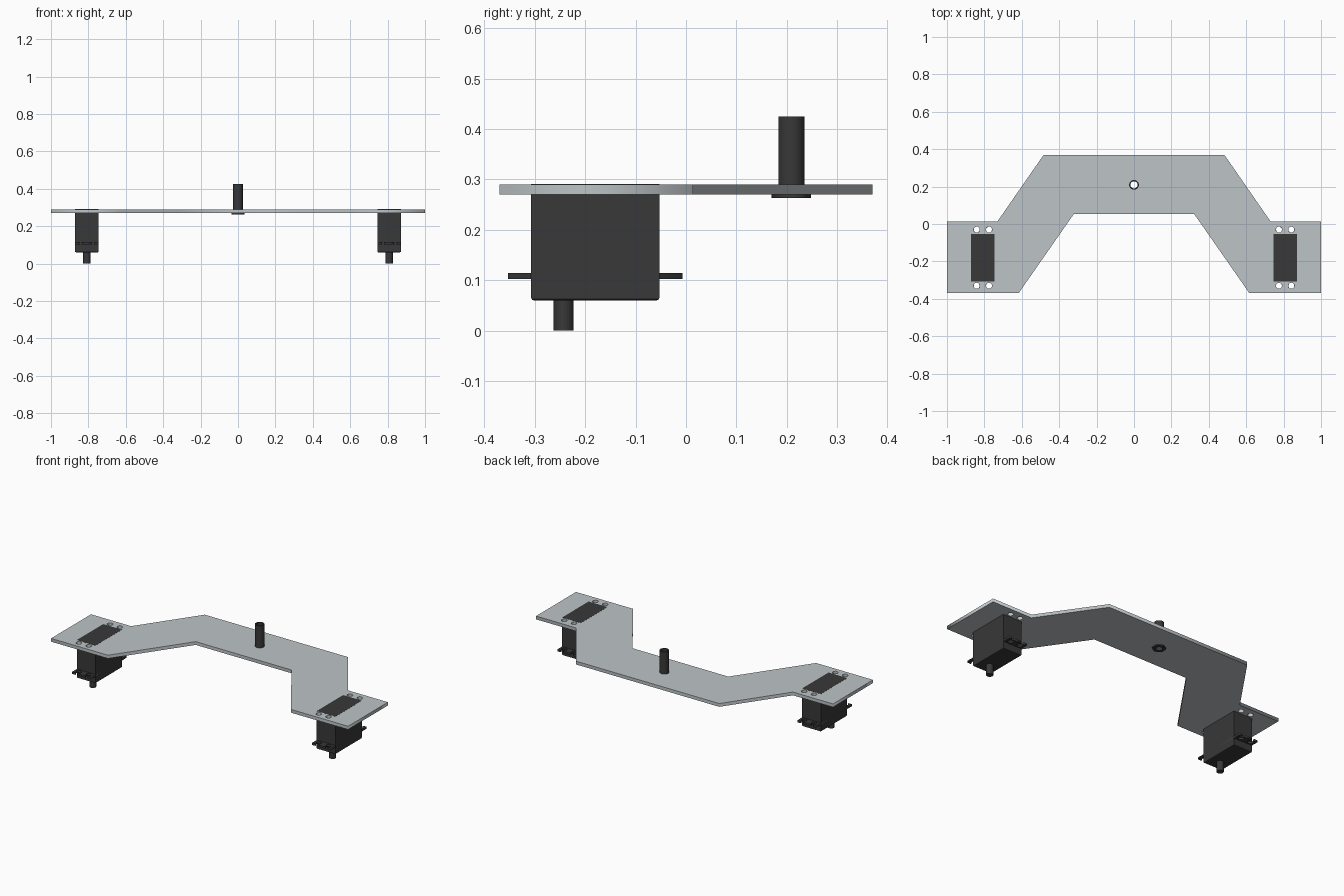
import bpy, bmesh, math
from math import cos, sin, pi

if "Cube" in bpy.data.objects:
    bpy.data.objects.remove(bpy.data.objects["Cube"])


def material(name, rgb):
    m = bpy.data.materials.new(name)
    m.diffuse_color = (*rgb, 1)
    m.use_nodes = True
    m.node_tree.nodes["Principled BSDF"].inputs["Base Color"].default_value = m.diffuse_color
    return m


GREY = material("light grey metal", (0.51, 0.55, 0.57))
DARK = material("dark plastic", (0.04, 0.04, 0.04))


def circle(cx, cy, r, n=24, start=0.0):
    return [(cx + r * cos(start + 2 * pi * i / n), cy + r * sin(start + 2 * pi * i / n))
            for i in range(n)]


def slab(name, loops, z0, z1, mat):
    """Extrude closed outlines (inner loops become holes) from z0 to z1."""
    cu = bpy.data.curves.new(name, 'CURVE')
    cu.dimensions = '2D'
    cu.fill_mode = 'BOTH'
    cu.extrude = (z1 - z0) / 2
    for pts in loops:
        s = cu.splines.new('POLY')
        s.points.add(len(pts) - 1)
        for p, (x, y) in zip(s.points, pts):
            p.co = (x, y, 0, 1)
        s.use_cyclic_u = True
    ob = bpy.data.objects.new(name, cu)
    bpy.context.collection.objects.link(ob)
    bpy.context.view_layer.update()
    # turn the filled curve into a clean, welded mesh
    me = bpy.data.meshes.new_from_object(ob)
    bpy.data.objects.remove(ob)
    bm = bmesh.new()
    bm.from_mesh(me)
    bmesh.ops.remove_doubles(bm, verts=bm.verts, dist=1e-5)
    bmesh.ops.translate(bm, verts=bm.verts, vec=(0, 0, (z0 + z1) / 2))
    bmesh.ops.recalc_face_normals(bm, faces=bm.faces)
    bm.to_mesh(me)
    bm.free()
    me.materials.clear()
    me.materials.append(mat)
    ob = bpy.data.objects.new(name, me)
    bpy.context.collection.objects.link(ob)
    return ob


def smooth(ob):
    bpy.ops.object.select_all(action='DESELECT')
    ob.select_set(True)
    bpy.context.view_layer.objects.active = ob
    bpy.ops.object.shade_smooth_by_angle(angle=math.radians(35))


SX, SY = 0.808, -0.18        # servo centre
HX, HY = 0.033, 0.15         # screw hole offsets
BW, BL = 0.063, 0.127        # servo half width and half length
PLATE0, PLATE1 = 0.27, 0.29

# arm plate with servo windows and screw holes
half = [(0.483, 0.37), (0.73, 0.014), (1, 0.014), (1, -0.37), (0.617, -0.37), (0.322, 0.053)]
outline = half + [(-x, y) for x, y in reversed(half)]
holes = [circle(0, 0.209, 0.024)]
for s in (-1, 1):
    cx = s * SX
    holes.append([(cx + a * BW, SY + b * BL) for a, b in ((-1, -1), (1, -1), (1, 1), (-1, 1))])
    holes += [circle(cx + a * HX, SY + b * HY, 0.016) for a in (-1, 1) for b in (-1, 1)]
slab("arm_plate", [outline] + holes, PLATE0, PLATE1, GREY)

# hollow centre post and the hexagonal nut below the plate
smooth(slab("centre_post", [circle(0, 0.209, 0.026, 32), circle(0, 0.209, 0.019, 32)],
            PLATE0, 0.425, DARK))
slab("post_nut", [circle(0, 0.209, 0.039, 6, pi / 2), circle(0, 0.209, 0.019, 32)],
     0.263, PLATE0, DARK)


def tab_end(cx):
    """Far end of the mounting tab: two keyhole slots, right to left."""
    pts = [(cx + BW, SY + 0.173)]
    a = math.asin(0.5)
    for hx in (HX, -HX):
        pts.append((cx + hx + 0.008, SY + 0.173))
        for i in range(13):
            t = pi / 2 - a - (2 * pi - 2 * a) * i / 12
            pts.append((cx + hx + 0.016 * cos(t), SY + HY + 0.016 * sin(t)))
        pts.append((cx + hx - 0.008, SY + 0.173))
    return pts + [(cx - BW, SY + 0.173)]


for s, side in ((-1, "left"), (1, "right")):
    cx = s * SX
    # servo body, bevelled around its lower end
    bm = bmesh.new()
    bmesh.ops.create_cube(bm, size=1)
    for v in bm.verts:
        v.co = (cx + v.co.x * 2 * BW, SY + v.co.y * 2 * BL, 0.06 if v.co.z < 0 else PLATE1 + 0.0005)
    low = [e for e in bm.edges if all(v.co.z < 0.1 for v in e.verts)]
    bmesh.ops.bevel(bm, geom=low, offset=0.005, segments=2, profile=0.5, affect='EDGES')
    me = bpy.data.meshes.new(side + "_servo_body")
    bm.to_mesh(me)
    bm.free()
    me.materials.append(DARK)
    bpy.context.collection.objects.link(bpy.data.objects.new(me.name, me))

    # slotted mounting tabs
    end = tab_end(cx)
    other = [(2 * cx - x, 2 * SY - y) for x, y in end]
    slab(side + "_servo_tabs", [end + other], 0.102, 0.114, DARK)

    # output shaft
    smooth(slab(side + "_servo_shaft", [circle(cx, -0.243, 0.0195)], 0, 0.065, DARK))
